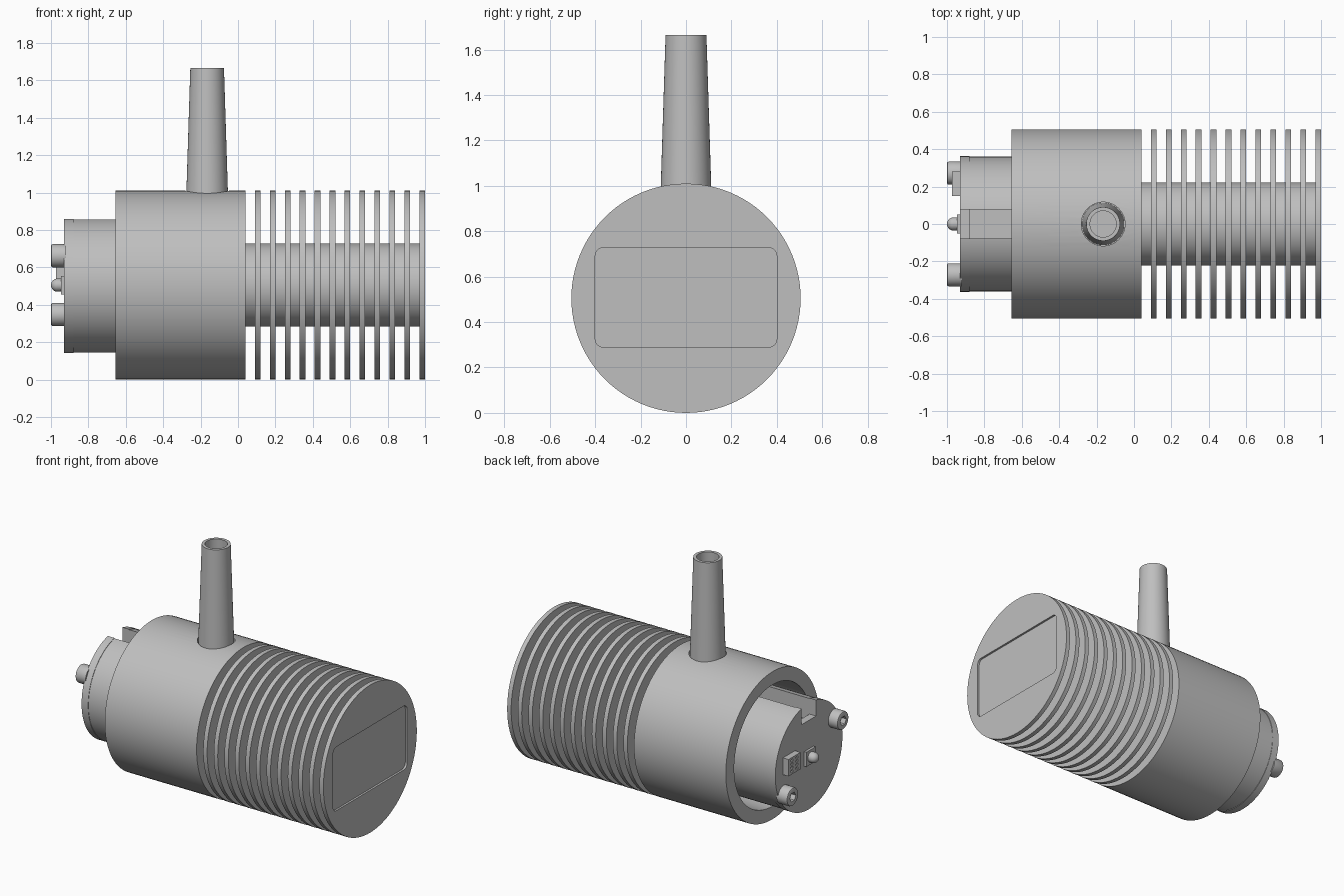
import bpy, bmesh, math
from mathutils import Matrix, Vector

if "Cube" in bpy.data.objects:
    bpy.data.objects.remove(bpy.data.objects["Cube"], do_unlink=True)

R = 0.505      # outer radius, also the height of the main axis
END = -0.93    # outer face of the end cap

grey = bpy.data.materials.new("plain grey")
grey.use_nodes = True
grey.diffuse_color = (0.52, 0.52, 0.52, 1)
grey.node_tree.nodes["Principled BSDF"].inputs["Base Color"].default_value = grey.diffuse_color


def finish(name, bm):
    bmesh.ops.remove_doubles(bm, verts=bm.verts, dist=1e-5)
    bmesh.ops.recalc_face_normals(bm, faces=bm.faces)
    mesh = bpy.data.meshes.new(name)
    bm.to_mesh(mesh)
    bm.free()
    mesh.materials.append(grey)
    ob = bpy.data.objects.new(name, mesh)
    bpy.context.collection.objects.link(ob)
    return ob


def lathe(name, profile, axis="X", centre=(0, 0, R), steps=96):
    """Spin (position along axis, radius) points into a solid."""
    bm = bmesh.new()
    along = Vector((1, 0, 0)) if axis == "X" else Vector((0, 0, 1))
    out = Vector((0, 1, 0))
    c = Vector(centre)
    vs = [bm.verts.new(c + along * a + out * r) for a, r in profile]
    es = [bm.edges.new(pair) for pair in zip(vs, vs[1:])]
    bmesh.ops.spin(bm, geom=vs + es, cent=c, axis=along,
                   angle=math.tau, steps=steps)
    return finish(name, bm)


def rod(name, a, b, r, **kw):
    return lathe(name, [(a, 0), (a, r), (b, r), (b, 0)], **kw)


def box(name, x, y, z, corner=0):
    """Box from ranges, optionally rounding the edges along x."""
    bm = bmesh.new()
    lo, hi = Vector((x[0], y[0], z[0])), Vector((x[1], y[1], z[1]))
    bmesh.ops.create_cube(bm, size=1, matrix=Matrix.Translation((lo + hi) / 2)
                          @ Matrix.Diagonal((*(hi - lo), 1)))
    if corner:
        es = [e for e in bm.edges if abs(e.verts[0].co.x - e.verts[1].co.x) > 1e-4]
        bmesh.ops.bevel(bm, geom=es, offset=corner, segments=6, profile=0.5,
                        affect="EDGES")
    return finish(name, bm)


def activate(ob):
    for other in bpy.context.selected_objects:
        other.select_set(False)
    ob.select_set(True)
    bpy.context.view_layer.objects.active = ob


def cut(ob, *cutters):
    for c in cutters:
        m = ob.modifiers.new("cut", "BOOLEAN")
        m.operation, m.solver, m.object = "DIFFERENCE", "EXACT", c
        activate(ob)
        bpy.ops.object.modifier_apply(modifier=m.name)
        bpy.data.objects.remove(c, do_unlink=True)
    return ob


parts = []

# Main barrel with an open bore, and a clearance hole for the pipe
barrel = lathe("barrel", [(0.04, 0), (0.04, R), (-0.655, R), (-0.655, 0.415),
                          (-0.06, 0.415), (-0.06, 0)])
pipe_at = (-0.165, 0, 0)
parts.append(cut(barrel, rod("pipe_hole", 0.95, 1.1, 0.117, axis="Z",
                             centre=pipe_at, steps=64)))

# Tapered hollow pipe
parts.append(lathe("pipe", [(0.94, 0), (0.94, 0.113), (1.665, 0.09), (1.665, 0.07),
                            (1.0, 0.085), (1.0, 0)], axis="Z",
                   centre=pipe_at, steps=64))

# Cooling fins on a thin core, the last one carrying a recessed panel
parts.append(rod("fin_core", 0.03, 0.98, 0.222))
for i in range(12):
    x = 0.105 + 0.08 * i
    fin = rod(f"fin_{i + 1}", x - 0.015, x + 0.015, R)
    if i == 11:
        cut(fin, box("panel_recess", (0.986, 1.1), (-0.4, 0.4), (0.29, 0.727), 0.035))
    parts.append(fin)

# Inner plug and its end cap, both slotted along the top
parts.append(cut(rod("plug", -0.88, -0.05, 0.36),
                 box("plug_slot", (-1, 0), (-0.078, 0.078), (0.71, 1))))
parts.append(cut(rod("end_cap", END, -0.88, 0.363),
                 box("cap_notch", (-1, -0.8), (-0.078, 0.078), (0.75, 1))))

# Two cap screws with hexagonal sockets
for name, side in (("upper_screw", -1), ("lower_screw", 1)):
    c = (0, 0.272 * side, R - 0.157 * side)
    screw = lathe(name, [(END + 0.01, 0), (END + 0.01, 0.062), (-0.99, 0.062),
                         (-0.997, 0.059), (-1, 0.052), (-1, 0)], centre=c, steps=32)
    parts.append(cut(screw, rod("hex", -1.05, -0.965, 0.032, centre=c, steps=6)))

# Indicator lamp on a square base
parts.append(box("lamp_base", (-0.947, END + 0.01), (-0.05, 0.05), (R - 0.05, R + 0.05)))
dome = [(-0.965 - 0.035 * math.cos(t), 0.035 * math.sin(t))
        for t in (i * math.pi / 16 for i in range(9))]
parts.append(lathe("lamp", dome + [(-0.94, 0.035), (-0.94, 0)], steps=32))

# Connector block with two columns of sockets
block = box("connector", (-0.972, END + 0.01), (0.15, 0.28), (0.485, 0.6))
for y in (0.19, 0.24):
    for z in (0.505, 0.53, 0.555, 0.58):
        cut(block, box("socket", (-1, -0.95), (y - 0.011, y + 0.011),
                       (z - 0.007, z + 0.007)))
parts.append(block)

for ob in parts:
    activate(ob)
    bpy.ops.object.shade_smooth_by_angle(angle=math.radians(30))
